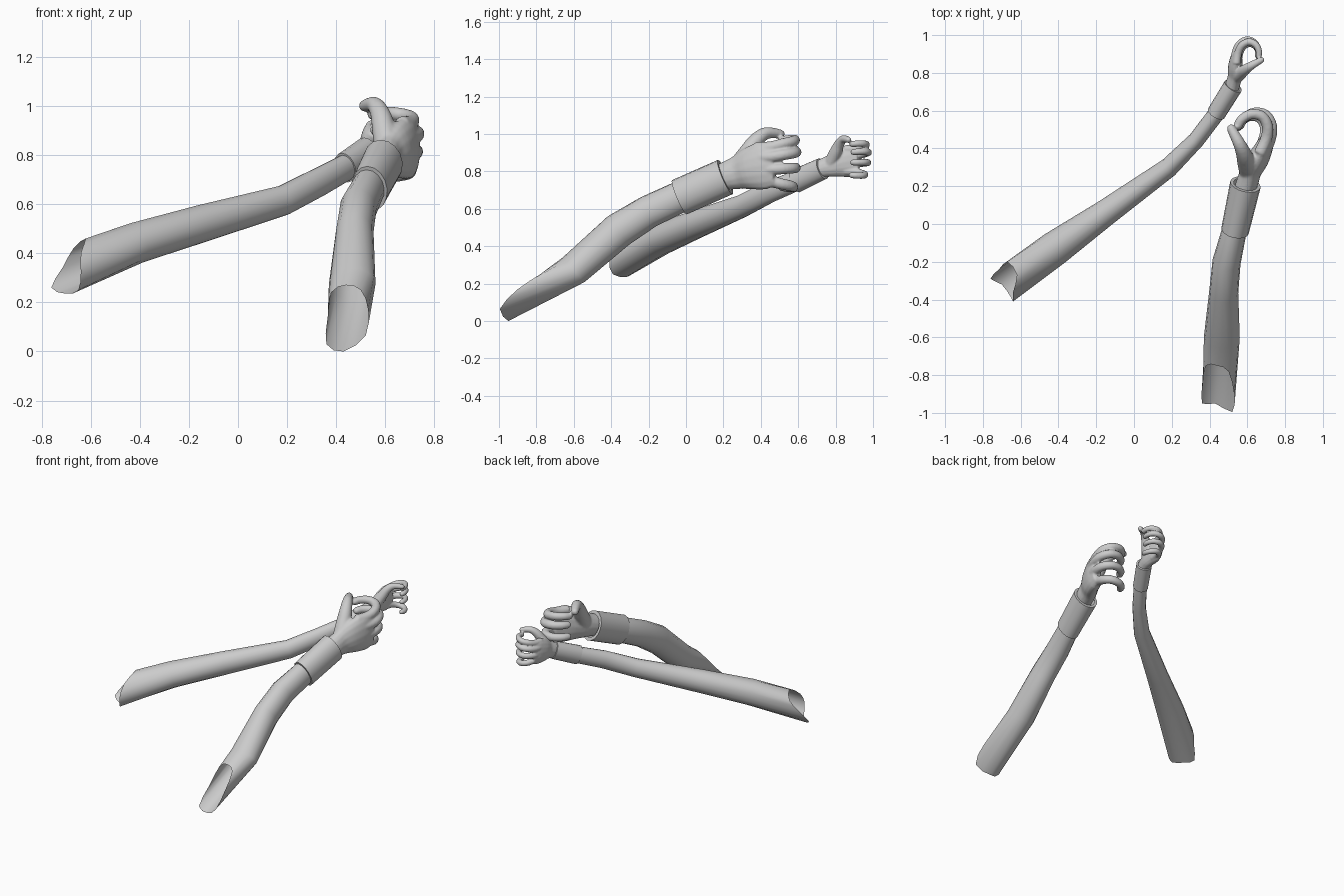
import bpy, bmesh
from math import cos, sin, tau, radians
from mathutils import Vector, Matrix

if "Cube" in bpy.data.objects:
    bpy.data.objects.remove(bpy.data.objects["Cube"], do_unlink=True)

SIDES = 16
grey = bpy.data.materials.new("plain grey")
grey.use_nodes = True
grey.diffuse_color = (0.6, 0.6, 0.6, 1)
grey.node_tree.nodes["Principled BSDF"].inputs["Base Color"].default_value = (0.6, 0.6, 0.6, 1)


def spline(points, steps, closed=False):
    """Pass a Catmull-Rom curve through vectors of any length."""
    pts = [Vector(p) for p in points]
    n = len(pts)
    out = []
    for i in range(n if closed else n - 1):
        a, b, c, d = [pts[j % n] if closed else pts[max(0, min(n - 1, j))]
                      for j in range(i - 1, i + 3)]
        for k in range(steps):
            t = k / steps
            out.append(0.5 * (2 * b + (c - a) * t + (2 * a - 5 * b + 4 * c - d) * t ** 2
                              + (3 * b - a - 3 * c + d) * t ** 3))
    return out if closed else out + [pts[-1]]


def rings_along(path, radii):
    """Elliptical cross-sections square to a path."""
    path = [Vector(p) for p in path]
    rings = []
    for i, (p, (rs, ru)) in enumerate(zip(path, radii)):
        t = (path[min(i + 1, len(path) - 1)] - path[max(i - 1, 0)]).normalized()
        s = t.cross(Vector((0, 0, 1))).normalized()
        u = s.cross(t)
        rings.append([p + s * rs * cos(tau * k / SIDES) + u * ru * sin(tau * k / SIDES)
                      for k in range(SIDES)])
    return rings


def skin(bm, rings, caps=False):
    loops = [[bm.verts.new(p) for p in ring] for ring in rings]
    for a, b in zip(loops, loops[1:]):
        for k in range(SIDES):
            j = (k + 1) % SIDES
            bm.faces.new((a[k], a[j], b[j], b[k]))
    if caps:
        bm.faces.new(loops[0][::-1])
        bm.faces.new(loops[-1])


def finish(bm, name, matrix=None):
    if matrix:
        bm.transform(matrix)
    bmesh.ops.recalc_face_normals(bm, faces=bm.faces)
    mesh = bpy.data.meshes.new(name)
    bm.to_mesh(mesh)
    bm.free()
    mesh.materials.append(grey)
    obj = bpy.data.objects.new(name, mesh)
    bpy.context.collection.objects.link(obj)
    bpy.ops.object.select_all(action='DESELECT')
    obj.select_set(True)
    bpy.context.view_layer.objects.active = obj
    bpy.ops.object.shade_smooth_by_angle(angle=radians(45))
    return obj


def sleeve(name, rim, path, radii):
    """Open arm tube that starts at a slanted shoulder opening."""
    bm = bmesh.new()
    skin(bm, [spline(rim, 2, closed=True)] + rings_along(path, radii))
    finish(bm, name)


def cuff(name, start, end, r0, r1):
    """Short band with a lip turned in at both ends."""
    bm = bmesh.new()
    outer = rings_along([start, end], [r0, r1])
    inner = [[c + (p - c) * 0.78 for p in ring]
             for c, ring in zip((Vector(start), Vector(end)), outer)]
    skin(bm, [inner[0], outer[0], outer[1], inner[1]])
    finish(bm, name)


def tube(bm, path, r0, r1):
    """Tapered digit with a rounded tip."""
    pts = spline(path, 4)
    n = len(pts) - 1
    radii = [r0 + (r1 - r0) * i / n for i in range(n + 1)]
    tip = (pts[-1] - pts[-2]).normalized()
    for f, r in ((0.6, 0.8), (0.9, 0.4)):
        pts.append(pts[n] + tip * r1 * f)
        radii.append(r1 * r)
    skin(bm, rings_along(pts, [(r, r) for r in radii]), caps=True)


def hand(name, matrix, scale):
    bm = bmesh.new()
    # wrist and palm
    sections = [(.575, .15, .755, .055, .07), (.6, .22, .777, .058, .078),
                (.62, .28, .795, .056, .092), (.655, .34, .815, .058, .115),
                (.69, .41, .83, .048, .128), (.712, .47, .835, .032, .115)]
    fine = spline(sections, 3)
    skin(bm, rings_along([v[:3] for v in fine], [v[3:] for v in fine]), caps=True)
    # four curled fingers: knuckle x, knuckle z, tip z, reach
    for x, z, tip_z, reach in ((.695, .925, .97, .97), (.715, .875, .905, 1.03),
                               (.71, .81, .82, 1.0), (.685, .75, .715, .9)):
        curl = [(-.03, -.08, 0), (.005, 0, .1), (.012, .07, .5), (-.02, .125, .8),
                (-.08, .135, 1), (-.13, .105, 1), (-.15, .07, .9)]
        tube(bm, [(x + dx * reach, .45 + dy * reach, z + (tip_z - z) * f)
                  for dx, dy, f in curl], .033, .024)
    # thumb
    tube(bm, [(.615, .27, .81), (.595, .33, .90), (.58, .375, .965),
              (.555, .43, 1.005), (.515, .505, 1.0)], .058, .024)
    obj = finish(bm, name, matrix)
    # fuse palm and digits into one soft skin
    remesh = obj.modifiers.new("fuse", 'REMESH')
    remesh.mode = 'VOXEL'
    remesh.voxel_size = 0.007 * scale
    remesh.use_smooth_shade = True
    smooth = obj.modifiers.new("soften", 'SMOOTH')
    smooth.factor = 0.5
    smooth.iterations = 5


# left arm
sleeve("left_sleeve",
       [(.53, -.9, .17), (.5, -.78, .25), (.44, -.75, .27), (.38, -.75, .24),
        (.365, -.85, .13), (.36, -.95, .03), (.43, -.95, .0), (.52, -.995, .065)],
       [(.465, -.6, .275), (.475, -.36, .485), (.49, -.2, .585),
        (.53, -.04, .66), (.555, .05, .70)],
       [(.095, .088), (.077, .095), (.075, .088), (.066, .085), (.06, .075)])
wrist = Vector((.59, .21, .77))
cuff("left_cuff", (.535, -.035, .662), wrist, (.074, .1), (.082, .1))
hand("left_hand", Matrix.Identity(4), 1)

# right arm, with its hand mirrored, turned and smaller
sleeve("right_sleeve",
       [(-.64, -.41, .32), (-.64, -.36, .4), (-.62, -.27, .46), (-.67, -.2, .42),
        (-.715, -.24, .34), (-.76, -.29, .26), (-.7, -.32, .235), (-.65, -.39, .25)],
       [(-.42, -.13, .44), (-.15, .06, .52), (.185, .3, .615), (.33, .445, .69),
        (.44, .59, .75), (.48, .655, .78)],
       [(.092, .085), (.07, .077), (.052, .062), (.044, .06), (.044, .055), (.04, .05)])
far_wrist = Vector((.525, .73, .815))
cuff("right_cuff", (.435, .585, .748), far_wrist, (.05, .064), (.052, .06))
hand("right_hand",
     Matrix.Translation(far_wrist) @ Matrix.Rotation(radians(-33), 4, 'Z')
     @ Matrix.Diagonal((-.67, .67, .67, 1)) @ Matrix.Translation(-wrist), .67)
